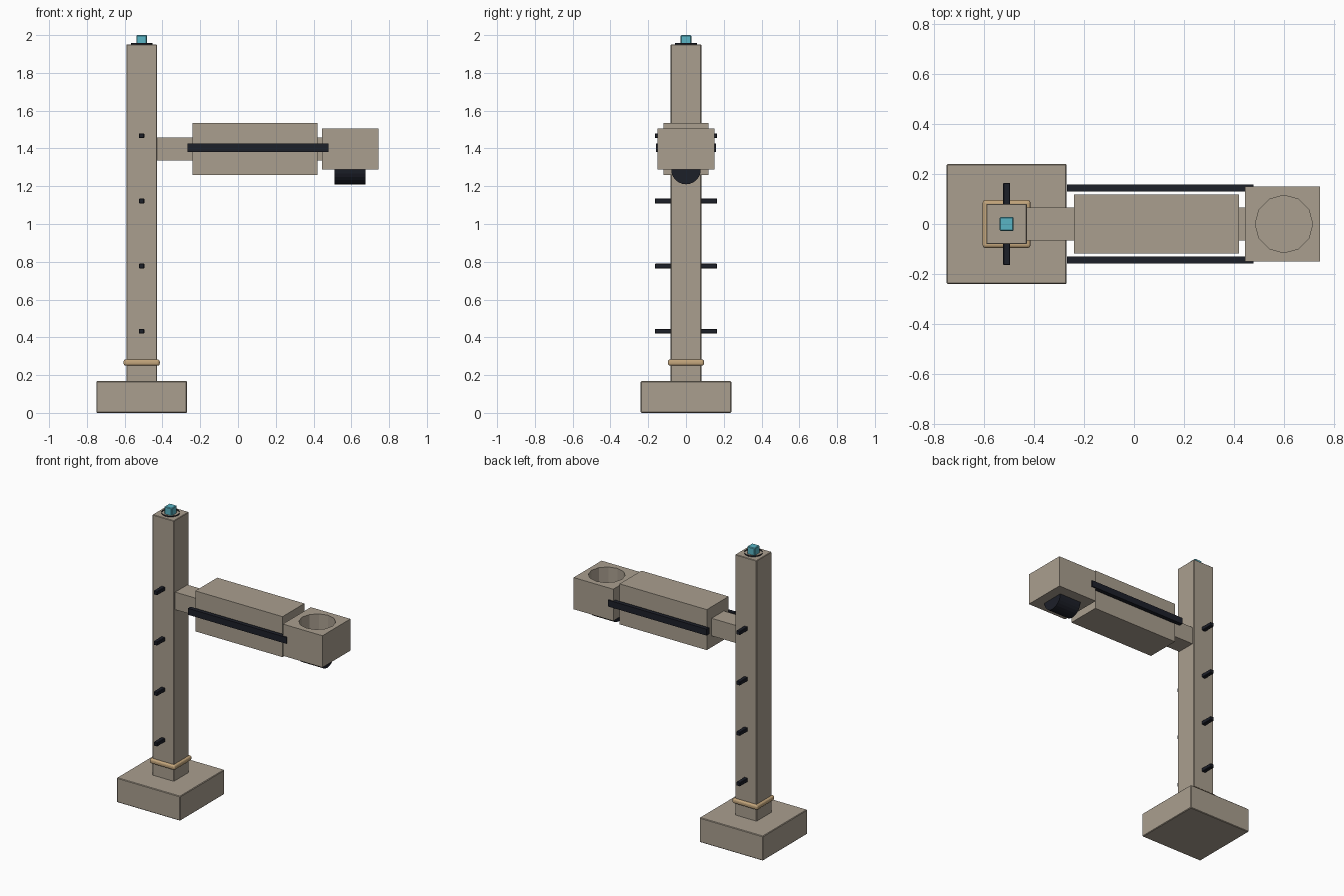
import bpy, bmesh, math
from mathutils import Matrix

if "Cube" in bpy.data.objects:
    bpy.data.objects.remove(bpy.data.objects["Cube"])


def material(name, rgb):
    m = bpy.data.materials.new(name)
    m.diffuse_color = (*rgb, 1)
    m.use_nodes = True
    m.node_tree.nodes["Principled BSDF"].inputs["Base Color"].default_value = m.diffuse_color
    return m


STONE = material("warm_grey", (0.40, 0.345, 0.275))
BLACK = material("blue_black", (0.012, 0.014, 0.022))
BRASS = material("brass_tan", (0.55, 0.38, 0.20))
TEAL = material("teal", (0.10, 0.46, 0.56))


def finish(name, bm, mat):
    bmesh.ops.recalc_face_normals(bm, faces=bm.faces[:])
    me = bpy.data.meshes.new(name)
    bm.to_mesh(me)
    bm.free()
    me.materials.append(mat)
    ob = bpy.data.objects.new(name, me)
    bpy.context.collection.objects.link(ob)
    return ob


def box(name, x, y, z, mat, bevel=0.0, segments=1):
    """Box from (min, max) pairs, with an optional bevel."""
    bm = bmesh.new()
    bmesh.ops.create_cube(bm, size=1)
    for v in bm.verts:
        for i, (lo, hi) in enumerate((x, y, z)):
            v.co[i] = lo if v.co[i] < 0 else hi
    if bevel:
        bmesh.ops.bevel(bm, geom=bm.edges[:], offset=bevel, segments=segments,
                        profile=0.5, affect='EDGES')
    return finish(name, bm, mat)


def cylinder(name, centre, r, depth, sides, mat, axis='Z', caps=True):
    bm = bmesh.new()
    rot = Matrix.Rotation(math.pi / 2, 4, 'Y') if axis == 'X' else Matrix()
    bmesh.ops.create_cone(bm, cap_ends=caps, segments=sides, radius1=r, radius2=r,
                          depth=depth, matrix=Matrix.Translation(centre) @ rot)
    return finish(name, bm, mat)


PX = -0.51  # post centre

# Base and post
box("base", (-0.75, -0.27), (-0.24, 0.24), (0, 0.168), STONE, 0.004)
box("post", (PX - 0.081, PX + 0.081), (-0.081, 0.081), (0.16, 1.95), STONE, 0.003)
box("post_collar", (PX - 0.096, PX + 0.096), (-0.096, 0.096), (0.25, 0.283),
    BRASS, 0.012, 3)

# Climbing pegs through the post
for i in range(4):
    z = 0.432 + i * 0.345
    box(f"peg_{i + 1}", (PX - 0.014, PX + 0.014), (-0.165, 0.165),
        (z - 0.013, z + 0.013), BLACK, 0.003)

# Beacon on top, with its thin open band
cylinder("beacon_band", (PX, 0, 1.952), 0.057, 0.012, 16, BLACK, caps=False)
box("beacon", (PX - 0.028, PX + 0.028), (-0.028, 0.028), (1.945, 2.0), TEAL, 0.004)

# Arm: inner beam, housing and side rails
box("arm_beam", (-0.45, 0.46), (-0.066, 0.066), (1.337, 1.457), STONE)
box("arm_housing", (-0.24, 0.42), (-0.118, 0.118), (1.259, 1.536), STONE)
for side, s in (("front", -1), ("back", 1)):
    box(f"{side}_rail", (-0.268, 0.478), tuple(sorted((s * 0.131, s * 0.159))),
        (1.381, 1.425), BLACK)

# Head with a round well sunk into its top
head = box("head", (0.445, 0.745), (-0.151, 0.151), (1.288, 1.505), STONE)
cutter = cylinder("well_cutter", (0.6, 0, 1.485), 0.115, 0.2, 12, STONE)
cutter.hide_render = True
cutter.hide_viewport = True
cut = head.modifiers.new("well", 'BOOLEAN')
cut.operation = 'DIFFERENCE'
cut.solver = 'EXACT'
cut.object = cutter

# Rounded lamp drum under the head
cylinder("lamp_drum", (0.593, 0, 1.288), 0.078, 0.166, 24, BLACK, axis='X')
